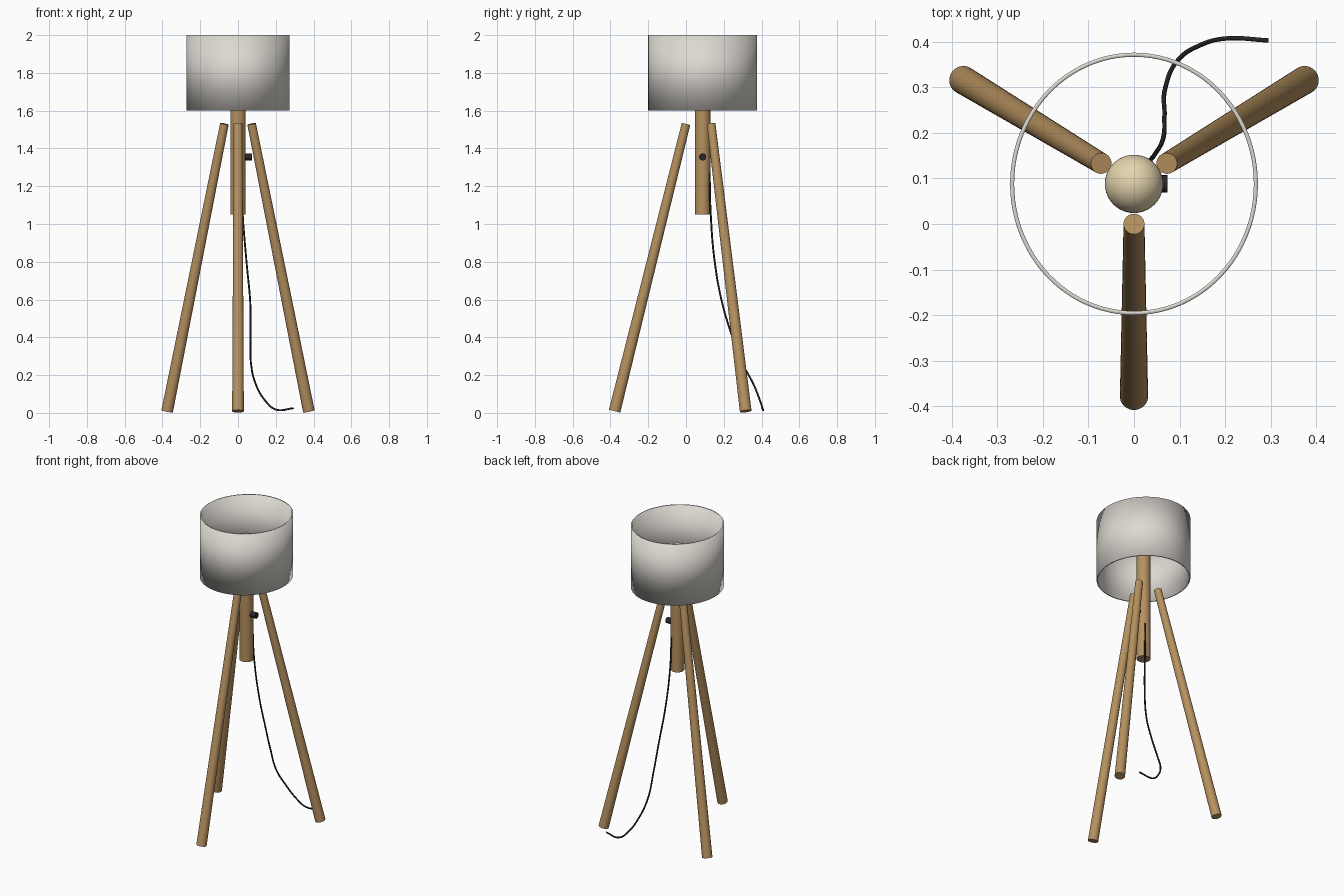
import bpy, math
from mathutils import Vector

if "Cube" in bpy.data.objects:
    bpy.data.objects.remove(bpy.data.objects["Cube"])

CY = 0.088  # lamp axis sits slightly behind the centre


def material(name, rgb):
    m = bpy.data.materials.new(name)
    m.diffuse_color = (*rgb, 1)
    m.use_nodes = True
    m.node_tree.nodes["Principled BSDF"].inputs["Base Color"].default_value = m.diffuse_color
    return m


wood = material("warm wood", (0.47, 0.285, 0.115))
linen = material("off white linen", (0.72, 0.69, 0.64))
cream = material("cream bulb", (0.78, 0.66, 0.42))
black = material("black plastic", (0.02, 0.02, 0.022))


def finish(name, mat):
    ob = bpy.context.object
    ob.name = name
    ob.data.materials.append(mat)
    bpy.ops.object.shade_smooth_by_angle(angle=math.radians(40))
    return ob


def rod(name, start, end, r1, r2, mat, sides=40):
    """Tapered round rod between two points."""
    a, b = Vector(start), Vector(end)
    d = b - a
    bpy.ops.mesh.primitive_cone_add(vertices=sides, radius1=r1, radius2=r2, depth=d.length,
                                    location=(a + b) / 2,
                                    rotation=d.to_track_quat('Z', 'Y').to_euler())
    return finish(name, mat)


# Three splayed legs
rod("front_leg", (0, -0.378, 0.009), (0, 0.0, 1.53), 0.031, 0.023, wood)
for side, s in (("left", -1), ("right", 1)):
    rod(side + "_back_leg", (s * 0.375, 0.316, 0.009), (s * 0.072, 0.133, 1.53),
        0.031, 0.023, wood)

# Central post, switch knob and bulb
rod("post", (0, CY, 1.05), (0, CY, 1.76), 0.041, 0.041, wood)
rod("switch_knob", (0.035, CY, 1.355), (0.074, CY, 1.355), 0.019, 0.019, black)
bpy.ops.mesh.primitive_uv_sphere_add(segments=40, ring_count=24, radius=0.064,
                                     location=(0, CY, 1.81))
finish("bulb", cream)

# Open drum shade with a thin wall, slightly oval
bpy.ops.mesh.primitive_cylinder_add(vertices=96, radius=1, depth=0.4, end_fill_type='NOTHING',
                                    location=(0, CY, 1.8), scale=(0.272, 0.288, 1))
bpy.ops.object.transform_apply(location=False, rotation=False, scale=True)
shade = finish("lamp_shade", linen)
wall = shade.modifiers.new("wall", 'SOLIDIFY')
wall.thickness = 0.009
wall.offset = -1
bpy.ops.object.modifier_move_to_index(modifier="wall", index=0)

# Power cord hanging from the post to the floor
path = [(0.018, 0.125, 1.27), (0.025, 0.131, 1.05), (0.045, 0.152, 0.8), (0.065, 0.192, 0.58),
        (0.067, 0.24, 0.42), (0.069, 0.30, 0.26), (0.095, 0.358, 0.15), (0.14, 0.39, 0.07),
        (0.2, 0.407, 0.018), (0.295, 0.403, 0.025)]
curve = bpy.data.curves.new("power_cord", 'CURVE')
curve.dimensions = '3D'
curve.bevel_depth = 0.005
curve.bevel_resolution = 3
curve.use_fill_caps = True
spline = curve.splines.new('BEZIER')
spline.bezier_points.add(len(path) - 1)
for p, co in zip(spline.bezier_points, path):
    p.co = co
    p.handle_left_type = p.handle_right_type = 'AUTO'
curve.materials.append(black)
bpy.context.collection.objects.link(bpy.data.objects.new("power_cord", curve))
